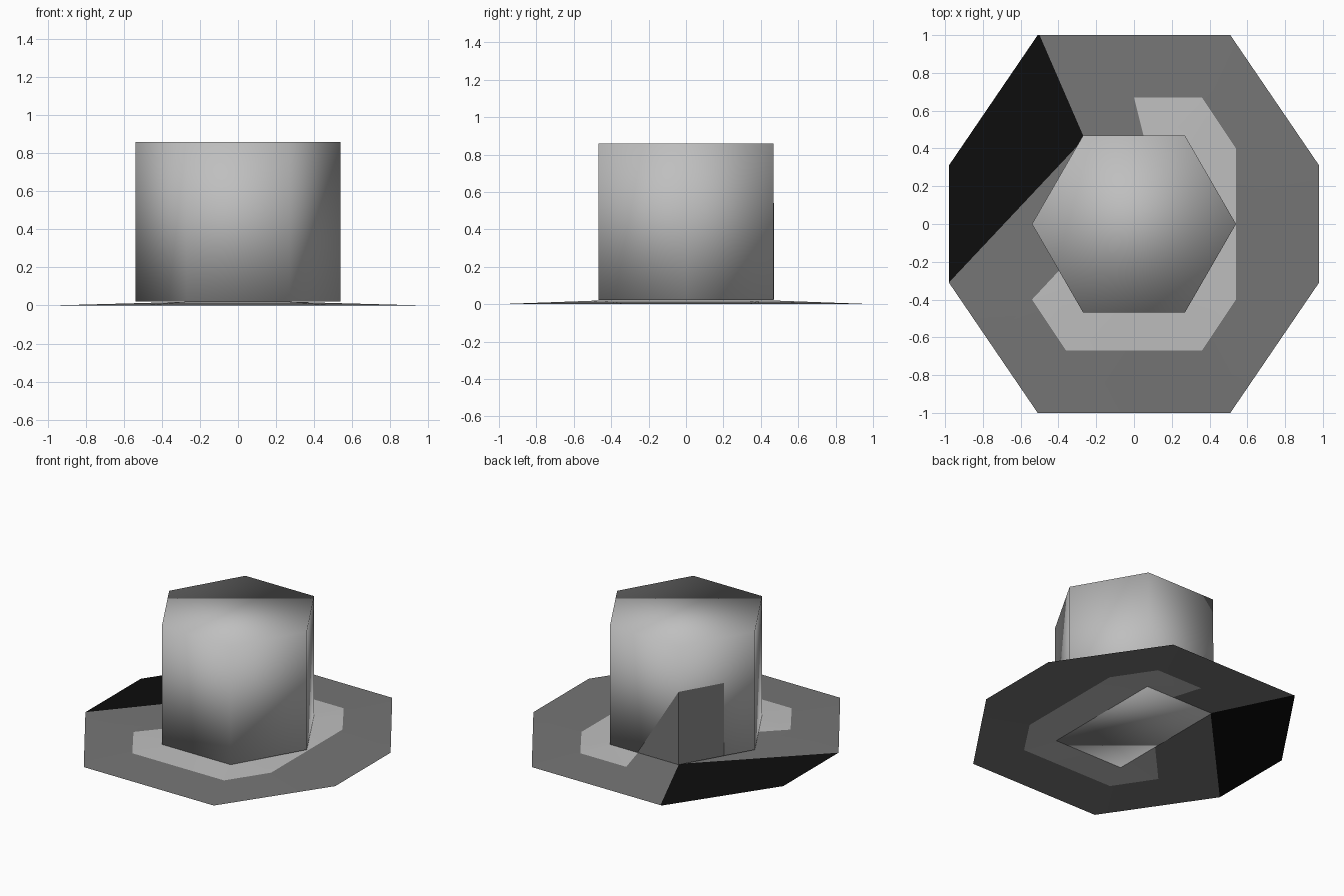
import bpy, bmesh
from mathutils import Vector

cube = bpy.data.objects.get("Cube")
if cube:
    bpy.data.objects.remove(cube, do_unlink=True)


def material(name, value):
    m = bpy.data.materials.new(name)
    m.use_nodes = True
    colour = (value, value, value, 1)
    m.diffuse_color = colour
    m.node_tree.nodes["Principled BSDF"].inputs["Base Color"].default_value = colour
    return m


light = material("light_grey", 0.52)
dark = material("dark_grey", 0.18)
black = material("black", 0.004)


def finish(name, bm, mats):
    mesh = bpy.data.meshes.new(name)
    bm.to_mesh(mesh)
    bm.free()
    for m in mats:
        mesh.materials.append(m)
    obj = bpy.data.objects.new(name, mesh)
    bpy.context.collection.objects.link(obj)
    return obj


def octagon(bm, a, b, z):
    # a: side corner, b: end corner, mirrored to all four quadrants
    pts = [a, b, (-b[0], b[1]), (-a[0], a[1])]
    pts += [(-x, -y) for x, y in pts]
    return [bm.verts.new((x, y, z)) for x, y in pts]


# Signed side of a point from a line on the ground plan (positive = left)
def side(p, line):
    (ax, ay), (bx, by) = line
    return (bx - ax) * (p.y - ay) - (by - ay) * (p.x - ax)


# Six-sided column, smooth all over
bpy.ops.mesh.primitive_cylinder_add(vertices=6, radius=0.54, depth=0.838,
                                    location=(0, 0, 0.441), rotation=(0, 0, 0))
column = bpy.context.object
column.name = "column"
column.rotation_euler.z = 1.5708
column.data.materials.append(light)
bpy.ops.object.shade_smooth()

# Thin, slightly raised base sheet with an opening under the column
bm = bmesh.new()
rings = [octagon(bm, (0.98, 0.31), (0.51, 1.0), 0.0),
         octagon(bm, (0.54, 0.40), (0.36, 0.67), 0.012),
         octagon(bm, (0.27, 0.31), (0.27, 0.455), 0.02)]
inner = []
for outer_ring, inner_ring in zip(rings, rings[1:]):
    for i in range(8):
        j = (i + 1) % 8
        f = bm.faces.new((outer_ring[i], outer_ring[j], inner_ring[j], inner_ring[i]))
        if inner_ring is rings[-1]:
            inner.append(f)
for f in inner:
    f.material_index = 1

# Cut the sheet along the colour borders
wedge_back = ((-0.50, 1.0), (-0.27, 0.47))
wedge_front = ((-0.98, -0.31), (-0.35, 0.36))
gap_back = ((0.0, 0.67), (0.05, 0.47))
gap_front = ((-0.54, -0.40), (-0.40, -0.25))
for a, b in (wedge_back, wedge_front, gap_back, gap_front):
    normal = Vector((a[1] - b[1], b[0] - a[0], 0))
    bmesh.ops.bisect_plane(bm, geom=bm.verts[:] + bm.edges[:] + bm.faces[:],
                           plane_co=(a[0], a[1], 0), plane_no=normal)
for f in bm.faces:
    c = f.calc_center_median()
    if side(c, wedge_back) < 0 and side(c, wedge_front) > 0:
        f.material_index = 2
    elif side(c, gap_back) < 0 and side(c, gap_front) > 0:
        f.material_index = 0
    f.smooth = True
finish("base_sheet", bm, (dark, light, black))

# Dark patch folded around the back corner of the column
bm = bmesh.new()
grow, low, high = 1.008, 0.024, 0.54


def patch_vert(x, y, z):
    return bm.verts.new((x * grow, y * grow, z))


corner_low = patch_vert(-0.27, 0.4677, low)
corner_high = patch_vert(-0.27, 0.4677, high)
bm.faces.new((corner_low, corner_high, patch_vert(0.05, 0.4677, low)))
bm.faces.new((corner_low, patch_vert(-0.43, 0.19, low),
              patch_vert(-0.43, 0.19, high), corner_high))
bmesh.ops.recalc_face_normals(bm, faces=bm.faces[:])
if sum(f.normal.dot(f.calc_center_median()) for f in bm.faces) < 0:
    bmesh.ops.reverse_faces(bm, faces=bm.faces[:])
finish("corner_patch", bm, (dark,))
